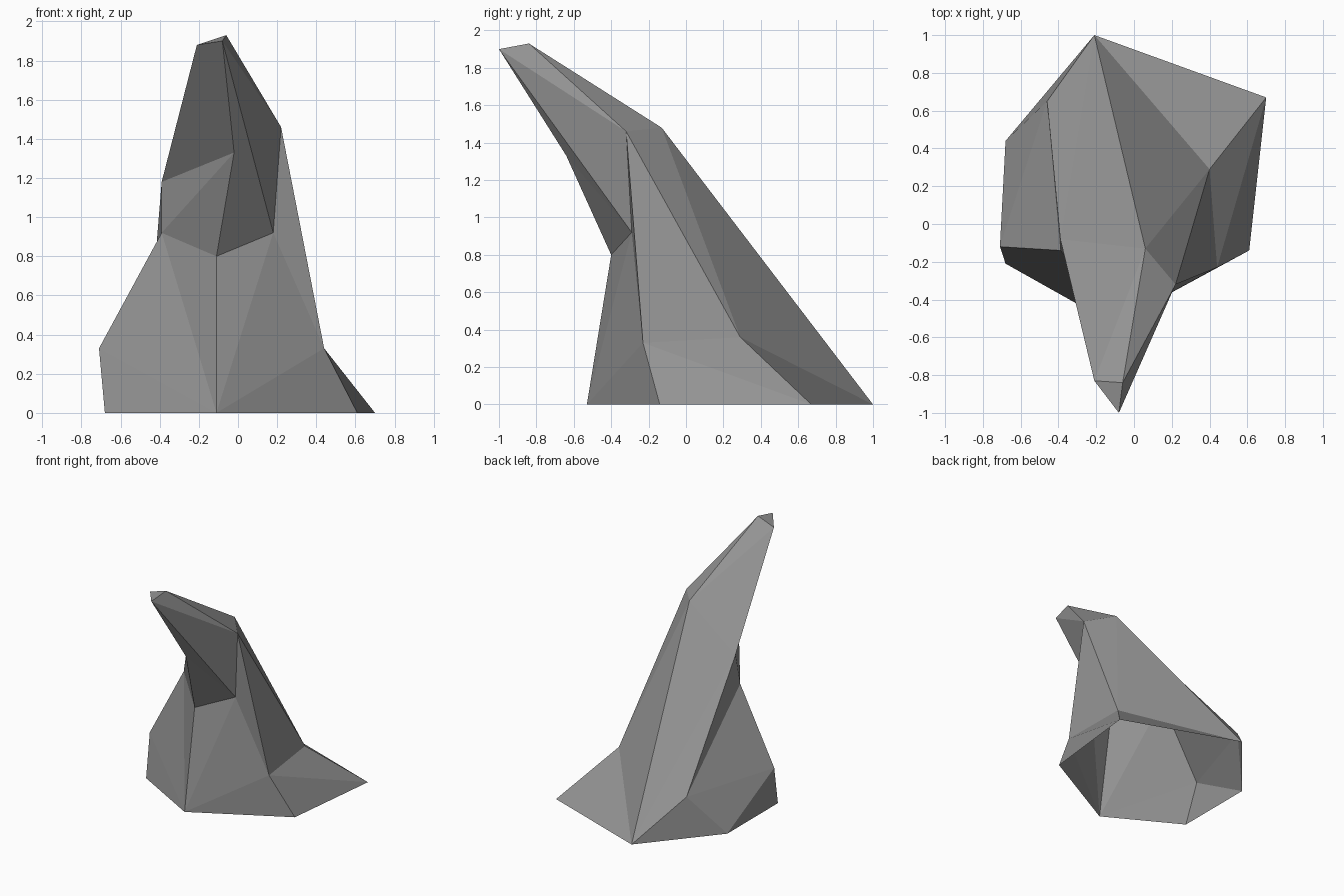
import bpy
import bmesh

default = bpy.data.objects.get("Cube")
if default:
    bpy.data.objects.remove(default, do_unlink=True)

# Stone colour
stone = bpy.data.materials.new("grey_stone")
stone.use_nodes = True
grey = (0.29, 0.29, 0.29, 1)
stone.diffuse_color = grey
stone.node_tree.nodes["Principled BSDF"].inputs["Base Color"].default_value = grey

# Corners of the crag, ring by ring from the ground to the peak
base = {
    "base_front": (-.11, -.53, 0), "base_left": (.61, -.14, 0),
    "base_back_left": (.70, .67, 0), "base_back": (-.21, 1, 0),
    "base_back_right": (-.68, .44, 0), "base_right": (-.68, -.21, 0),
}
shoulder = {
    "shoulder_left": (.44, -.23, .33), "shoulder_back_left": (.40, .29, .36),
    "shoulder_back_right": (-.46, .65, .32), "shoulder_right": (-.71, -.12, .33),
}
waist = {
    "waist_front": (-.11, -.4, .8), "waist_left": (.18, -.29, .92),
    "waist_right": (-.39, -.14, .92),
}
neck = {
    "neck_front": (-.02, -.64, 1.33), "neck_left": (.22, -.32, 1.46),
    "neck_back": (.06, -.13, 1.48), "neck_right": (-.39, -.08, 1.18),
}
peak = {
    "peak_front": (-.08, -1, 1.9), "peak_back": (-.06, -.84, 1.93),
    "peak_right": (-.21, -.83, 1.88),
}

# Facets of each region, the underside stays open
foot_facets = [
    "base_front base_right shoulder_right",
    "base_right base_back_right shoulder_right",
    "base_back_right shoulder_back_right shoulder_right",
    "base_back_right base_back shoulder_back_right",
    "base_back base_back_left shoulder_back_left",
    "base_back_left shoulder_left shoulder_back_left",
    "base_back_left base_left shoulder_left",
    "base_left base_front shoulder_left",
]
body_facets = [
    "base_front shoulder_right waist_right",
    "base_front waist_right waist_front",
    "base_front waist_front waist_left",
    "base_front waist_left shoulder_left",
    "shoulder_left waist_left neck_left",
    "shoulder_left neck_left shoulder_back_left",
    "shoulder_back_left neck_left neck_back",
    "shoulder_back_left neck_back base_back",
    "base_back neck_back neck_right",
    "base_back neck_right shoulder_back_right",
    "shoulder_back_right neck_right waist_right",
    "shoulder_back_right waist_right shoulder_right",
]
overhang_facets = [
    "waist_right neck_right neck_front",
    "waist_right neck_front waist_front",
    "waist_front neck_front waist_left",
    "waist_left neck_front peak_front",
    "waist_left peak_front neck_left",
    "neck_front neck_right peak_right",
    "neck_front peak_right peak_front",
    "neck_left peak_front peak_back",
    "neck_left peak_back neck_back",
    "neck_back peak_back peak_right",
    "neck_back peak_right neck_right",
    "peak_front peak_right peak_back",
]

# Leaning rock spire
bm = bmesh.new()
corner = {}
for ring in (base, shoulder, waist, neck, peak):
    for name, position in ring.items():
        corner[name] = bm.verts.new(position)
for facet in foot_facets + body_facets + overhang_facets:
    bm.faces.new([corner[name] for name in facet.split()])
bmesh.ops.recalc_face_normals(bm, faces=bm.faces)

mesh = bpy.data.meshes.new("leaning_rock")
bm.to_mesh(mesh)
bm.free()
mesh.materials.append(stone)
rock = bpy.data.objects.new("leaning_rock", mesh)
bpy.context.collection.objects.link(rock)
